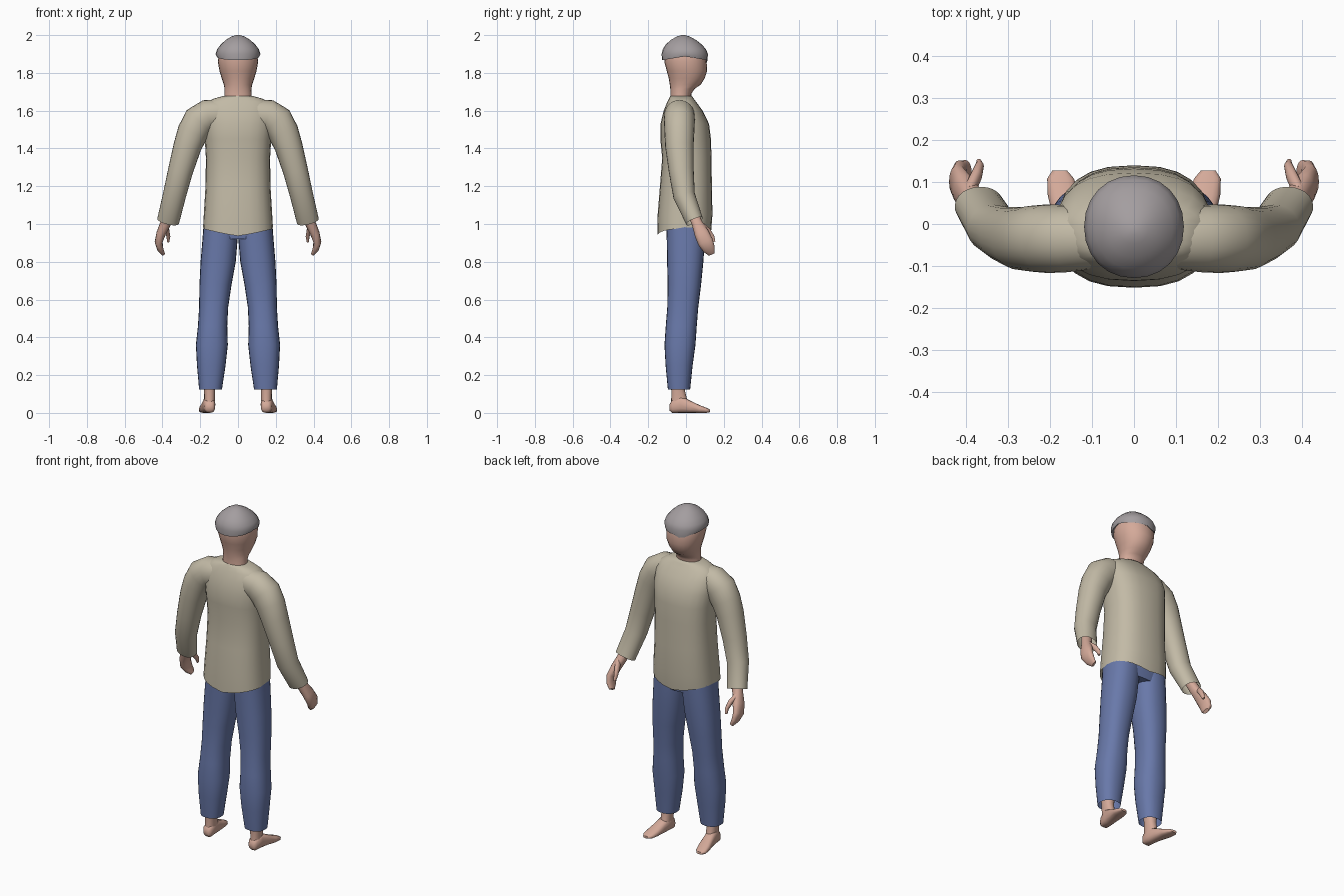
import bpy, bmesh, math
from mathutils import Vector

def material(name, col):
    m = bpy.data.materials.new(name)
    m.diffuse_color = (*col, 1)
    return m

SKIN = material("skin", (0.66, 0.40, 0.32))
SHIRT = material("beige_cloth", (0.54, 0.49, 0.38))
DENIM = material("blue_denim", (0.14, 0.19, 0.40))
HAIR = material("grey_hair", (0.37, 0.34, 0.35))
X, Y, Z = Vector((1, 0, 0)), Vector((0, 1, 0)), Vector((0, 0, 1))


def loft(name, mat, rings, normal=None, ref=Y, power=2.3, caps=(True, True),
         mirror=False, rim=None, n=24):
    """Skin rings (x, y, z, half_u, half_v); rim(angle) shifts the first ring in z."""
    bm = bmesh.new()
    pts = [Vector(r[:3]) for r in rings]
    loops = []
    for i, (p, r) in enumerate(zip(pts, rings)):
        t = normal or (pts[min(i + 1, len(pts) - 1)] - pts[max(i - 1, 0)]).normalized()
        v = (ref - t * ref.dot(t)).normalized()
        u = v.cross(t)
        loop = []
        for k in range(n):
            a = 2 * math.pi * k / n
            c, s = math.cos(a), math.sin(a)
            cu = math.copysign(abs(c) ** (2 / power), c)
            sv = math.copysign(abs(s) ** (2 / power), s)
            q = p + u * (r[3] * cu) + v * (r[4] * sv)
            if rim:
                q.z += rim(i, a)
            loop.append(bm.verts.new(q))
        loops.append(loop)
    for a, b in zip(loops, loops[1:]):
        for k in range(n):
            bm.faces.new((a[k], a[(k + 1) % n], b[(k + 1) % n], b[k]))
    if caps[0]:
        bm.faces.new(loops[0])
    if caps[1]:
        bm.faces.new(loops[-1])
    bmesh.ops.recalc_face_normals(bm, faces=bm.faces)
    me = bpy.data.meshes.new(name)
    bm.to_mesh(me)
    bm.free()
    me.materials.append(mat)
    ob = bpy.data.objects.new(name, me)
    bpy.context.collection.objects.link(ob)
    bpy.ops.object.select_all(action='DESELECT')
    ob.select_set(True)
    bpy.context.view_layer.objects.active = ob
    bpy.ops.object.shade_smooth_by_angle(angle=math.radians(60))
    if mirror:
        ob.modifiers.new("mirror", 'MIRROR')
    return ob


def stack(rows, x=0):
    """Rows (z, half_width, y_back, y_front) -> horizontal rings."""
    return [(x, (a + b) / 2, z, w, (b - a) / 2) for z, w, a, b in rows]


def limb(rows):
    """Rows (z, x_inner, x_outer, y_back, y_front) -> horizontal rings."""
    return [((i + o) / 2, (a + b) / 2, z, (o - i) / 2, (b - a) / 2) for z, i, o, a, b in rows]


# Shirt body with a hem that dips at front and back
def hem(i, a):
    return 0.038 * abs(math.cos(a)) - (0.008 if math.sin(a) < 0 else 0) if i == 0 else 0

loft("shirt_body", SHIRT, stack([
    (0.945, 0.185, -0.152, 0.132), (1.05, 0.181, -0.150, 0.140), (1.20, 0.172, -0.138, 0.137),
    (1.35, 0.170, -0.126, 0.135), (1.45, 0.176, -0.136, 0.132), (1.53, 0.185, -0.135, 0.122),
    (1.60, 0.185, -0.118, 0.088), (1.645, 0.165, -0.10, 0.055), (1.665, 0.125, -0.09, 0.04),
    (1.678, 0.076, -0.083, 0.032)]),
    normal=Z, power=2.5, caps=(False, True), rim=hem)

# Sleeves
loft("sleeve", SHIRT, [
    (0.09, -0.035, 1.583, 0.078, 0.072), (0.16, -0.035, 1.575, 0.084, 0.080),
    (0.205, -0.035, 1.545, 0.088, 0.082), (0.24, -0.035, 1.485, 0.082, 0.079),
    (0.268, -0.035, 1.41, 0.074, 0.075), (0.305, -0.025, 1.28, 0.066, 0.066),
    (0.337, -0.010, 1.15, 0.061, 0.058), (0.370, 0.045, 1.015, 0.059, 0.047)],
    caps=(True, False), mirror=True, power=2.1)

# Hands and thumbs
loft("hand", SKIN, [
    (0.365, 0.035, 1.06, 0.028, 0.028), (0.385, 0.060, 1.00, 0.028, 0.029),
    (0.407, 0.083, 0.95, 0.025, 0.039), (0.420, 0.103, 0.905, 0.021, 0.041),
    (0.412, 0.121, 0.868, 0.017, 0.034), (0.397, 0.135, 0.842, 0.010, 0.019)],
    mirror=True, n=16)
loft("thumb", SKIN, [
    (0.392, 0.080, 0.995, 0.014, 0.016), (0.376, 0.115, 0.965, 0.013, 0.016),
    (0.368, 0.138, 0.932, 0.010, 0.013), (0.370, 0.148, 0.905, 0.006, 0.008)],
    mirror=True, n=12)

# Trousers
loft("trouser_hips", DENIM, stack([
    (0.92, 0.176, -0.09, 0.09), (0.98, 0.178, -0.10, 0.10), (1.06, 0.165, -0.10, 0.10)]),
    normal=Z, power=2.6)
loft("trouser_leg", DENIM, limb([
    (1.0, 0.0, 0.182, -0.105, 0.102), (0.92, 0.002, 0.188, -0.102, 0.10),
    (0.80, 0.012, 0.198, -0.100, 0.092), (0.68, 0.034, 0.204, -0.097, 0.080),
    (0.56, 0.052, 0.206, -0.099, 0.065), (0.46, 0.057, 0.212, -0.107, 0.057),
    (0.36, 0.054, 0.223, -0.114, 0.050), (0.25, 0.066, 0.217, -0.108, 0.035),
    (0.125, 0.085, 0.206, -0.096, 0.022)]),
    normal=Z, caps=(True, False), mirror=True)

# Bare ankles and feet, toes turned slightly outward
loft("ankle", SKIN, limb([
    (0.22, 0.115, 0.185, -0.085, 0.0), (0.12, 0.121, 0.180, -0.078, -0.006),
    (0.08, 0.121, 0.179, -0.078, 0.004), (0.03, 0.122, 0.180, -0.08, 0.015)]),
    normal=Z, mirror=True, n=16)
feet = [(-0.087, 0.150, 0.018, 0.012, 0.045), (-0.072, 0.150, 0.029, 0.0, 0.070),
        (-0.03, 0.153, 0.033, 0.0, 0.090), (0.02, 0.160, 0.034, 0.0, 0.066),
        (0.07, 0.169, 0.037, 0.0, 0.042), (0.108, 0.175, 0.032, 0.0, 0.027),
        (0.127, 0.177, 0.018, 0.004, 0.018)]
loft("foot", SKIN, [(x, y, (a + b) / 2, w, (b - a) / 2) for y, x, w, a, b in feet],
     normal=Y, ref=Z, mirror=True, n=16, power=2.6)

# Head and neck
loft("head", SKIN, stack([
    (1.63, 0.075, -0.085, 0.03), (1.69, 0.071, -0.082, 0.028), (1.715, 0.071, -0.083, 0.045),
    (1.738, 0.075, -0.086, 0.078), (1.77, 0.086, -0.091, 0.098), (1.81, 0.098, -0.102, 0.112),
    (1.86, 0.107, -0.115, 0.109), (1.91, 0.100, -0.110, 0.100), (1.96, 0.070, -0.075, 0.06)]),
    normal=Z, power=2.1)

# Hair cap with a rim lower at front and back, and one forehead lock
def hair_rim(i, a):
    if i > 1:
        return 0
    return 0.012 - 0.020 * abs(math.sin(a)) - 0.018 * math.exp(-((a - 1.95) / 0.2) ** 2)

loft("hair", HAIR, stack([
    (1.885, 0.100, -0.108, 0.098), (1.875, 0.113, -0.127, 0.114), (1.90, 0.119, -0.129, 0.116),
    (1.925, 0.110, -0.123, 0.106), (1.95, 0.092, -0.107, 0.084), (1.975, 0.064, -0.080, 0.052),
    (1.993, 0.034, -0.047, 0.018), (2.0, 0.010, -0.025, -0.006)]),
    normal=Z, power=2.1, caps=(False, True), rim=hair_rim)
